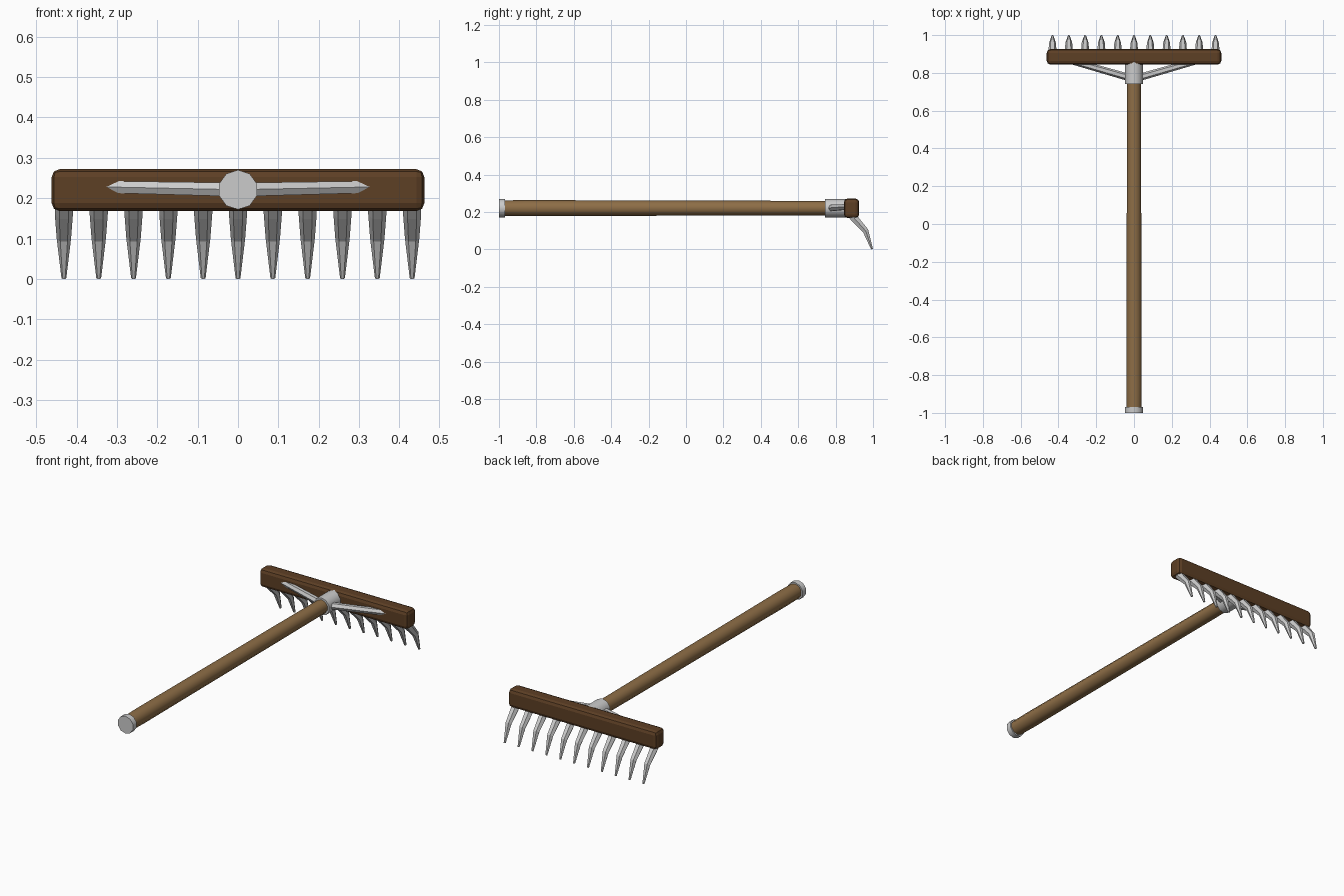
import bpy, bmesh, math
from mathutils import Vector

if "Cube" in bpy.data.objects:
    bpy.data.objects.remove(bpy.data.objects["Cube"])

def material(name, color):
    m = bpy.data.materials.new(name)
    m.diffuse_color = color
    m.use_nodes = True
    m.node_tree.nodes["Principled BSDF"].inputs["Base Color"].default_value = m.diffuse_color
    return m

bar_wood = material("dark_wood", (0.11, 0.05, 0.018, 1))
handle_wood = material("light_wood", (0.27, 0.155, 0.062, 1))

def sweep(name, points, radii, sides, side_axis, start=0.0, mat=None, smooth=None):
    """Tapered tube along points; side_axis is where angle 0 of each ring points."""
    pts = [Vector(p) for p in points]
    bm = bmesh.new()
    rings = []
    for i, (p, r) in enumerate(zip(pts, radii)):
        a, b = pts[max(i - 1, 0)], pts[min(i + 1, len(pts) - 1)]
        d = (p - a).normalized() + (b - p).normalized()
        d.normalize()
        u = Vector(side_axis)
        u = (u - d * u.dot(d)).normalized()
        v = d.cross(u)
        ring = []
        for k in range(sides):
            t = start + 2 * math.pi * k / sides
            ring.append(bm.verts.new(p + r * (math.cos(t) * u + math.sin(t) * v)))
        rings.append(ring)
    for r0, r1 in zip(rings, rings[1:]):
        for k in range(sides):
            n = (k + 1) % sides
            bm.faces.new((r0[k], r0[n], r1[n], r1[k]))
    bm.faces.new(rings[0][::-1])
    bm.faces.new(rings[-1])
    bmesh.ops.recalc_face_normals(bm, faces=bm.faces)
    me = bpy.data.meshes.new(name)
    bm.to_mesh(me)
    bm.free()
    ob = bpy.data.objects.new(name, me)
    bpy.context.collection.objects.link(ob)
    if mat:
        me.materials.append(mat)
    if smooth:
        bpy.ops.object.select_all(action='DESELECT')
        ob.select_set(True)
        bpy.context.view_layer.objects.active = ob
        bpy.ops.object.shade_smooth_by_angle(angle=math.radians(smooth))
    return ob

AXIS_Z = 0.221
UP = (0, 0, 1)

# Wooden handle, slightly tapered
ys = [-0.985, -0.86, -0.6, 0.4, 0.8]
sweep("handle", [(0, y, AXIS_Z) for y in ys],
      [0.041, 0.043, 0.042, 0.0395, 0.038], 10, UP, mat=handle_wood, smooth=40)

# Metal end cap and ferrule
sweep("end_cap", [(0, -1, AXIS_Z), (0, -0.968, AXIS_Z)], [0.049] * 2, 10, UP, smooth=40)
sweep("ferrule", [(0, 0.742, AXIS_Z), (0, 0.865, AXIS_Z)], [0.049] * 2, 10, UP, smooth=40)

# Head bar with rounded edges
bpy.ops.mesh.primitive_cube_add(size=1, location=(0, 0.885, 0.22))
bar = bpy.context.object
bar.name = "head_bar"
bar.scale = (0.924, 0.082, 0.104)
bpy.ops.object.transform_apply(location=False, rotation=False, scale=True)
bev = bar.modifiers.new("round_edges", 'BEVEL')
bev.width = 0.02
bev.segments = 2
bar.data.materials.append(bar_wood)

# Diagonal braces from ferrule to bar
for s, side in ((-1, "left"), (1, "right")):
    sweep(side + "_brace", [(0, 0.768, 0.221), (s * 0.38, 0.877, 0.229)],
          [0.0195, 0.0165], 6, (0, 1, 0))

# Curved hexagonal tines
for i in range(11):
    x = (i - 5) * 0.0863
    sweep(f"tine_{i + 1}",
          [(x, 0.872, 0.197), (x, 0.905, 0.161), (x, 0.960, 0.100), (x, 0.9945, 0.0018)],
          [0.0225, 0.0225, 0.0178, 0.006], 6, (1, 0, 0))
